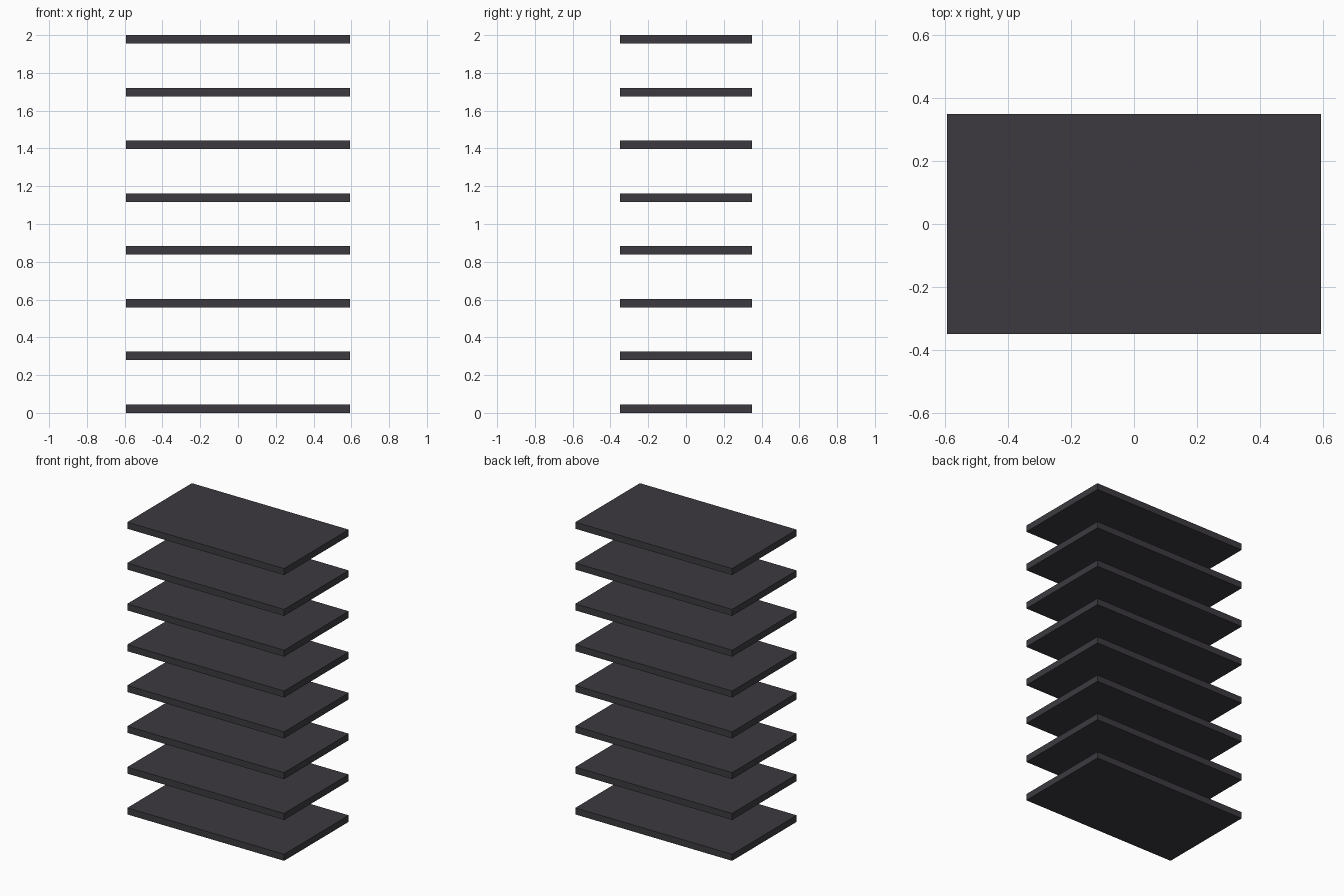
import bpy

cube = bpy.data.objects.get("Cube")
if cube:
    bpy.data.objects.remove(cube, do_unlink=True)

WIDTH, DEPTH, THICKNESS = 1.187, 0.698, 0.045
HEIGHT, COUNT = 2.0, 8

# Dark charcoal finish
charcoal = bpy.data.materials.new("charcoal")
charcoal.use_nodes = True
color = (0.045, 0.042, 0.050, 1.0)
charcoal.diffuse_color = color
charcoal.node_tree.nodes["Principled BSDF"].inputs["Base Color"].default_value = color


def add_shelf(name, z):
    bpy.ops.mesh.primitive_cube_add(size=1, location=(0, 0, z))
    shelf = bpy.context.object
    shelf.name = name
    shelf.scale = (WIDTH, DEPTH, THICKNESS)
    bpy.ops.object.transform_apply(location=False, rotation=False, scale=True)
    shelf.data.materials.append(charcoal)


# Evenly spaced stack of flat shelves
spacing = (HEIGHT - THICKNESS) / (COUNT - 1)
for i in range(COUNT):
    add_shelf(f"shelf_{i + 1}", THICKNESS / 2 + i * spacing)
